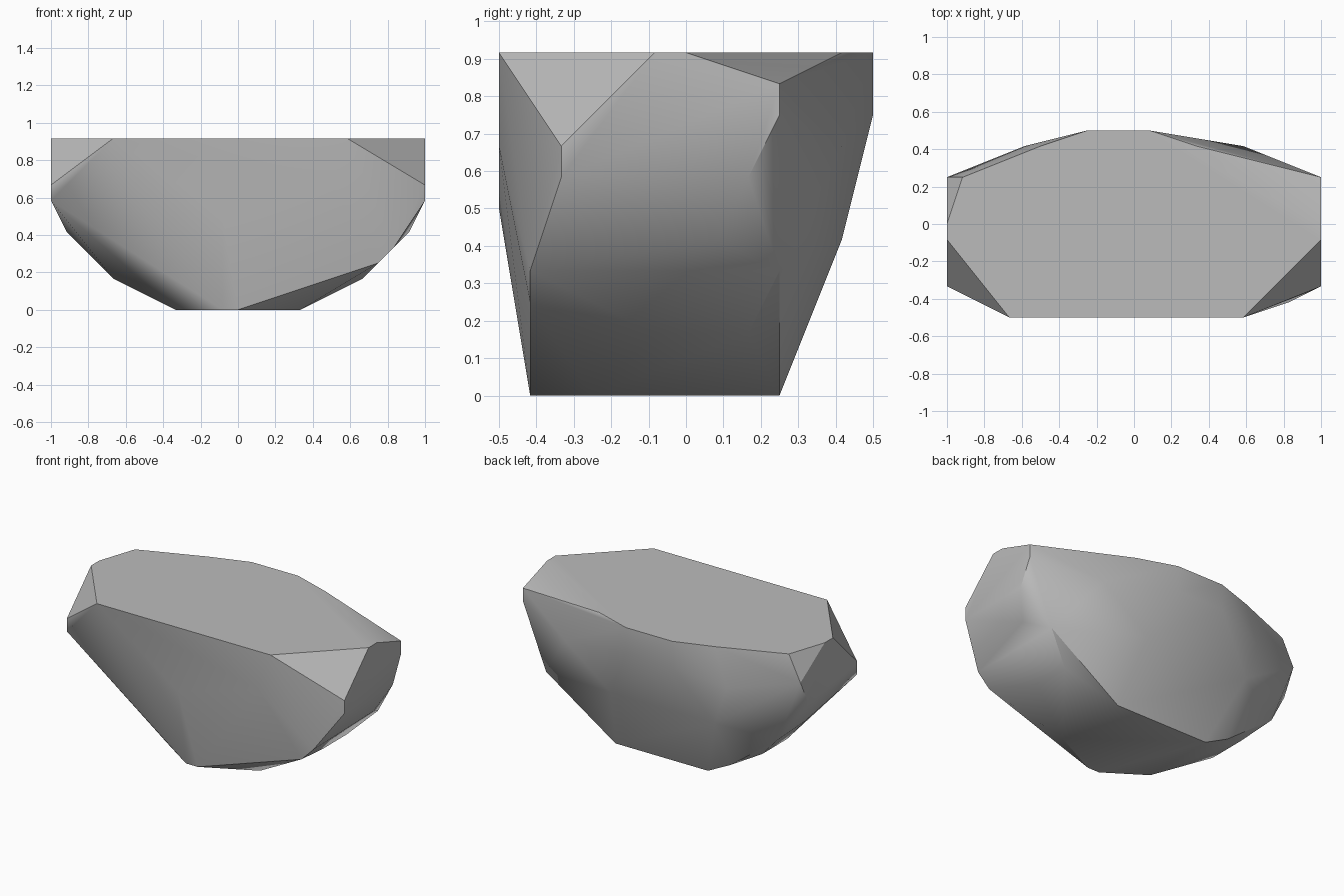
import bpy, bmesh, math

# Remove the default cube
default_cube = bpy.data.objects.get("Cube")
if default_cube:
    bpy.data.objects.remove(default_cube, do_unlink=True)

UNIT = 1 / 12  # corners sit on a grid of twelfths


def make_material(name, colour):
    material = bpy.data.materials.new(name)
    material.use_nodes = True
    material.diffuse_color = colour
    shader = material.node_tree.nodes["Principled BSDF"]
    shader.inputs["Base Color"].default_value = colour
    shader.inputs["Roughness"].default_value = 0.9
    return material


def level(height, outline):
    """Corners (x, y) of the stone at one height."""
    return [(x, y, height) for x, y in outline]


def both_sides(outline):
    """Repeat corners on the left and the right."""
    return [(side * x, y) for x, y in outline for side in (-1, 1)]


corners = []

# Flat top
corners += level(11, [(-8, -6), (7, -6), (12, 0), (4, 5), (1, 6), (-3, 6), (-6, 5), (-11, 3), (-12, 0)])
corners += level(11, both_sides([(12, -1)]))

# Bevelled shoulders under the top
corners += level(10, [(12, 3)])
corners += level(9, both_sides([(12, 3)]))
corners += level(9, [(1, 6), (-3, 6)])
corners += level(8, both_sides([(12, -4), (7, 5)]))
corners += level(8, [(6, -6)])

# Widest belt and front bulge
corners += level(7, both_sides([(12, -4), (12, 2)]))
corners += level(6, [(-1, -6)])

# Lower flanks and back facet
corners += level(5, both_sides([(11, 1)]))
corners += level(5, [(3, 5), (-6, 5)])
corners += level(4, both_sides([(10, 3)]))
corners += level(4, [(10, -5)])
corners += level(3, [(9, -5)])
corners += level(2, both_sides([(8, -1), (8, 2)]))
corners += level(1, [(-6, 3)])

# Flat base
corners += level(0, both_sides([(4, -3), (4, 3)]))
corners += level(0, [(-1, -5), (0, -5)])

# Wrap the corners in one convex boulder
mesh = bpy.data.meshes.new("boulder")
bm = bmesh.new()
for corner in corners:
    bm.verts.new([value * UNIT for value in corner])
hull = bmesh.ops.convex_hull(bm, input=bm.verts)
loose = {item for item in hull["geom_interior"] + hull["geom_unused"]
         if isinstance(item, bmesh.types.BMVert)}
bmesh.ops.delete(bm, geom=list(loose), context="VERTS")
bmesh.ops.dissolve_limit(bm, angle_limit=math.radians(0.5), verts=bm.verts, edges=bm.edges)
bmesh.ops.recalc_face_normals(bm, faces=bm.faces)
bm.to_mesh(mesh)
bm.free()

boulder = bpy.data.objects.new("boulder", mesh)
bpy.context.collection.objects.link(boulder)
mesh.materials.append(make_material("stone grey", (0.5, 0.5, 0.5, 1)))

# Soft shading with crisp ridges
bpy.ops.object.select_all(action="DESELECT")
boulder.select_set(True)
bpy.context.view_layer.objects.active = boulder
bpy.ops.object.shade_smooth_by_angle(angle=math.radians(30))
